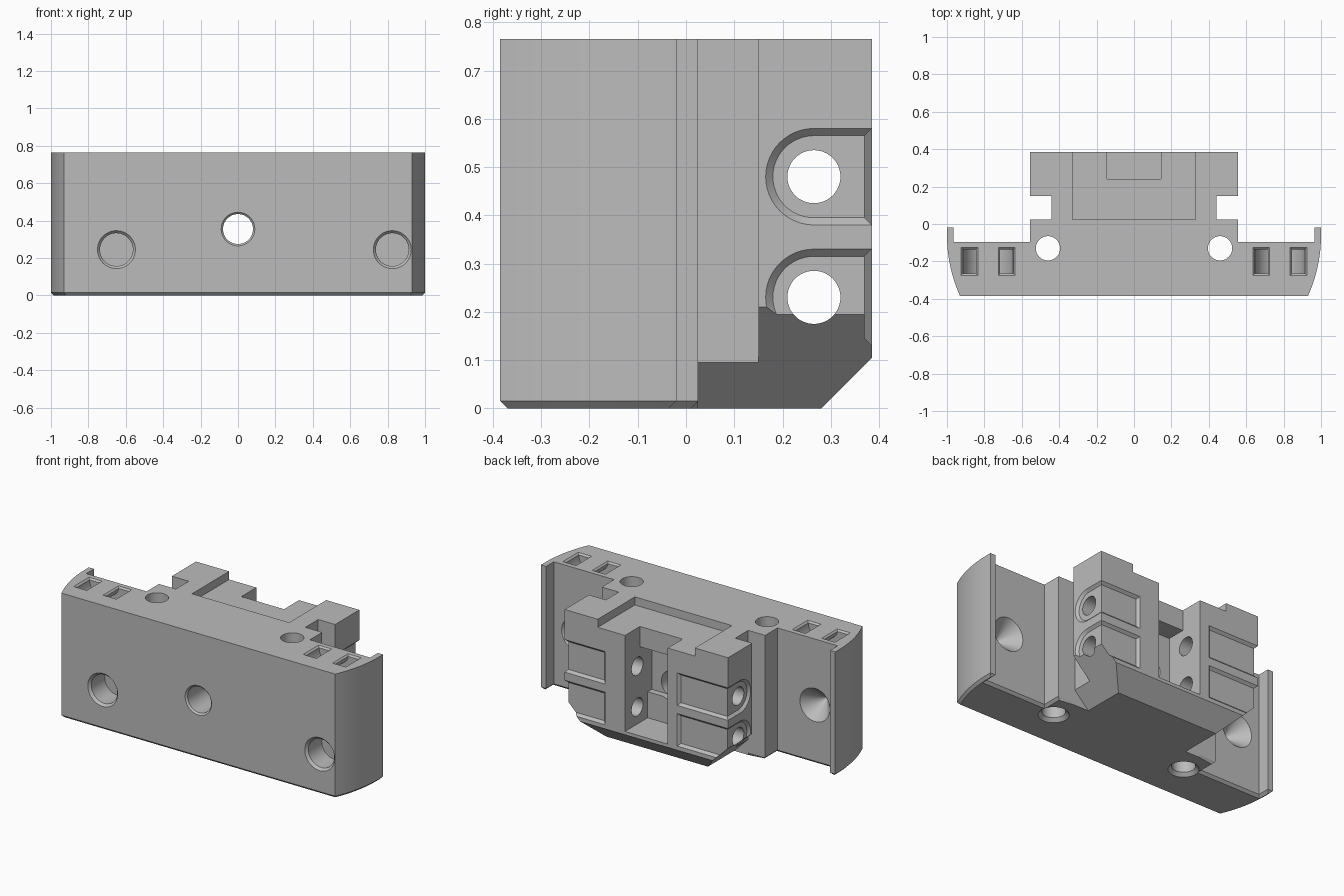
import bpy, bmesh, math
from math import sin, cos, pi, radians

cube = bpy.data.objects.get("Cube")
if cube:
    bpy.data.objects.remove(cube, do_unlink=True)

TOP = 0.765
BACK = 0.385
SIDE = 0.555

grey = bpy.data.materials.new("plain grey")
grey.use_nodes = True
colour = (0.5, 0.5, 0.5, 1)
grey.diffuse_color = colour
grey.node_tree.nodes["Principled BSDF"].inputs["Base Color"].default_value = colour


def loft(name, loops, bevel_rule=None, bevel=0.015):
    """Closed solid skinned through matching loops of points."""
    bm = bmesh.new()
    rows = [[bm.verts.new(p) for p in loop] for loop in loops]
    n = len(rows[0])
    for a, b in zip(rows, rows[1:]):
        for i in range(n):
            j = (i + 1) % n
            bm.faces.new((a[i], a[j], b[j], b[i]))
    bm.faces.new(rows[0][::-1])
    bm.faces.new(rows[-1])
    bmesh.ops.recalc_face_normals(bm, faces=bm.faces)
    if bevel_rule:
        edges = [e for e in bm.edges if bevel_rule(*[v.co for v in e.verts])]
        bmesh.ops.bevel(bm, geom=edges, offset=bevel, segments=1, affect='EDGES')
    mesh = bpy.data.meshes.new(name)
    bm.to_mesh(mesh)
    bm.free()
    mesh.materials.append(grey)
    obj = bpy.data.objects.new(name, mesh)
    bpy.context.scene.collection.objects.link(obj)
    return obj


def cut(loops):
    """Subtract a lofted shape from the body."""
    tool = loft("cutter", loops)
    tool.hide_render = True
    bpy.context.view_layer.objects.active = body
    mod = body.modifiers.new("cut", 'BOOLEAN')
    mod.operation = 'DIFFERENCE'
    mod.solver = 'EXACT'
    mod.object = tool
    bpy.ops.object.modifier_apply(modifier=mod.name)
    bpy.data.objects.remove(tool, do_unlink=True)


def rect(x0, x1, y0, y1, z):
    return [(x0, y0, z), (x1, y0, z), (x1, y1, z), (x0, y1, z)]


def box(x0, x1, y0, y1, z0, z1):
    cut([rect(x0, x1, y0, y1, z0), rect(x0, x1, y0, y1, z1)])


def hole(axis, u, v, stations):
    """Round hole along an axis; stations are (position, radius)."""
    loops = []
    for w, r in stations:
        loop = []
        for i in range(48):
            a = u + r * cos(2 * pi * i / 48)
            b = v + r * sin(2 * pi * i / 48)
            loop.append({'x': (w, a, b), 'y': (a, w, b), 'z': (a, b, w)}[axis])
        loops.append(loop)
    cut(loops)


# Plan outline of the plate with its curved ends and the stepped rear block
arc_r, arc_y = 0.79, -0.06
sweep = math.asin((BACK + arc_y) / arc_r)
half = []
for i in range(13):
    t = sweep * (1 - i / 12)
    half.append((1 - arc_r + arc_r * cos(t), arc_y - arc_r * sin(t)))
half += [(1, -0.02), (0.965, -0.02), (0.965, -0.095), (SIDE, -0.095), (SIDE, 0.025),
         (0.44, 0.025), (0.44, 0.15), (SIDE, 0.15), (SIDE, BACK)]
outline = half + [(-x, y) for x, y in reversed(half)]
body = loft("bracket_body", [[(x, y, z) for x, y in outline] for z in (0, TOP)],
            lambda a, b: max(a.z, b.z) < 0.001 and (a.y + b.y) / 2 < 0.03)

# Sloped underside of the rear block, at the sides and at the back
for s in (1, -1):
    wedge = [(0.325, -0.02), (0.8, -0.02), (0.8, 0.455)]
    cut([[(s * x, y, z) for x, z in wedge] for y in (0.025, 0.6)])
slope = [(0.26, -0.02), (0.6, -0.02), (0.6, 0.32)]
cut([[(x, y, z) for y, z in slope] for x in (-0.8, 0.8)])

# Shallow tray on top, open at the back, with a slot into the nut cavity
box(-0.33, 0.33, 0.025, 0.6, 0.715, 0.9)
box(-0.145, 0.145, 0.24, 0.6, 0.125, 0.9)
box(-0.145, 0.145, 0.165, 0.5, 0.125, 0.59)
box(-0.145, 0.145, 0.125, 0.5, 0.285, 0.59)

# Rounded clamp recesses wrapping the outer sides and back of the rear block
for zc in (0.23, 0.48):
    for s, inner in ((1, 0.295), (-1, 0.225)):
        loops = []
        for x, r in ((0.54, 0.085), (0.57, 0.115)):
            bow = [radians(90 + 180 * i / 24) for i in range(25)]
            pts = [(0.265 + r * cos(t), zc + r * sin(t)) for t in bow]
            pts += [(0.5, zc - r), (0.5, zc + r)]
            loops.append([(s * x, y, z) for y, z in pts])
        cut(loops)
        loops = []
        for y, r in ((0.37, 0.085), (0.4, 0.115)):
            x0 = s * (inner + 0.085 - r)
            x1 = s * 0.7
            loops.append([(x0, y, zc - r), (x1, y, zc - r), (x1, y, zc + r), (x0, y, zc + r)])
        cut(loops)
    hole('x', 0.265, zc, [(-0.7, 0.055), (0.7, 0.055)])

# Central screw hole through the plate
hole('y', 0, 0.355, [(-0.4, 0.105), (-0.375, 0.08), (0.2, 0.08)])

# Blind front sockets
for x in (-0.65, 0.825):
    hole('y', x, 0.245, [(-0.4, 0.115), (-0.37, 0.088), (-0.24, 0.088)])

for s in (1, -1):
    # Conical seats on the back of the plate
    hole('y', s * 0.81, 0.36, [(-0.08, 0.115), (-0.21, 0.003)])
    # Vertical screw holes with a countersink underneath
    hole('z', s * 0.46, -0.13, [(-0.02, 0.105), (0.02, 0.065), (0.9, 0.065)])
    # Curved tie tunnel joining each pair of top slots
    mid = s * 0.78
    ends = [(0.9, 1), (0.9, -1)]

    def section(c, z_of):
        return [(mid + r * c, y, z_of(r)) for r, y in
                ((0.065, -0.265), (0.135, -0.265), (0.135, -0.135), (0.065, -0.135))]
    loops = [section(1, lambda r: 0.85)]
    for i in range(25):
        t = pi * i / 24
        loops.append(section(cos(t), lambda r: TOP - r * sin(t)))
    loops.append(section(-1, lambda r: 0.85))
    cut(loops)
    # Flared slot mouths
    for c in (0.68, 0.88):
        x = s * c
        cut([rect(x - w, x + w, -0.2 - w - 0.03, -0.2 + w + 0.03, z)
             for w, z in ((0.035, 0.755), (0.055, 0.775))])

# Smooth curved walls while keeping machined edges crisp
bpy.ops.object.select_all(action='DESELECT')
body.select_set(True)
bpy.context.view_layer.objects.active = body
bpy.ops.object.shade_smooth_by_angle(angle=radians(25))
